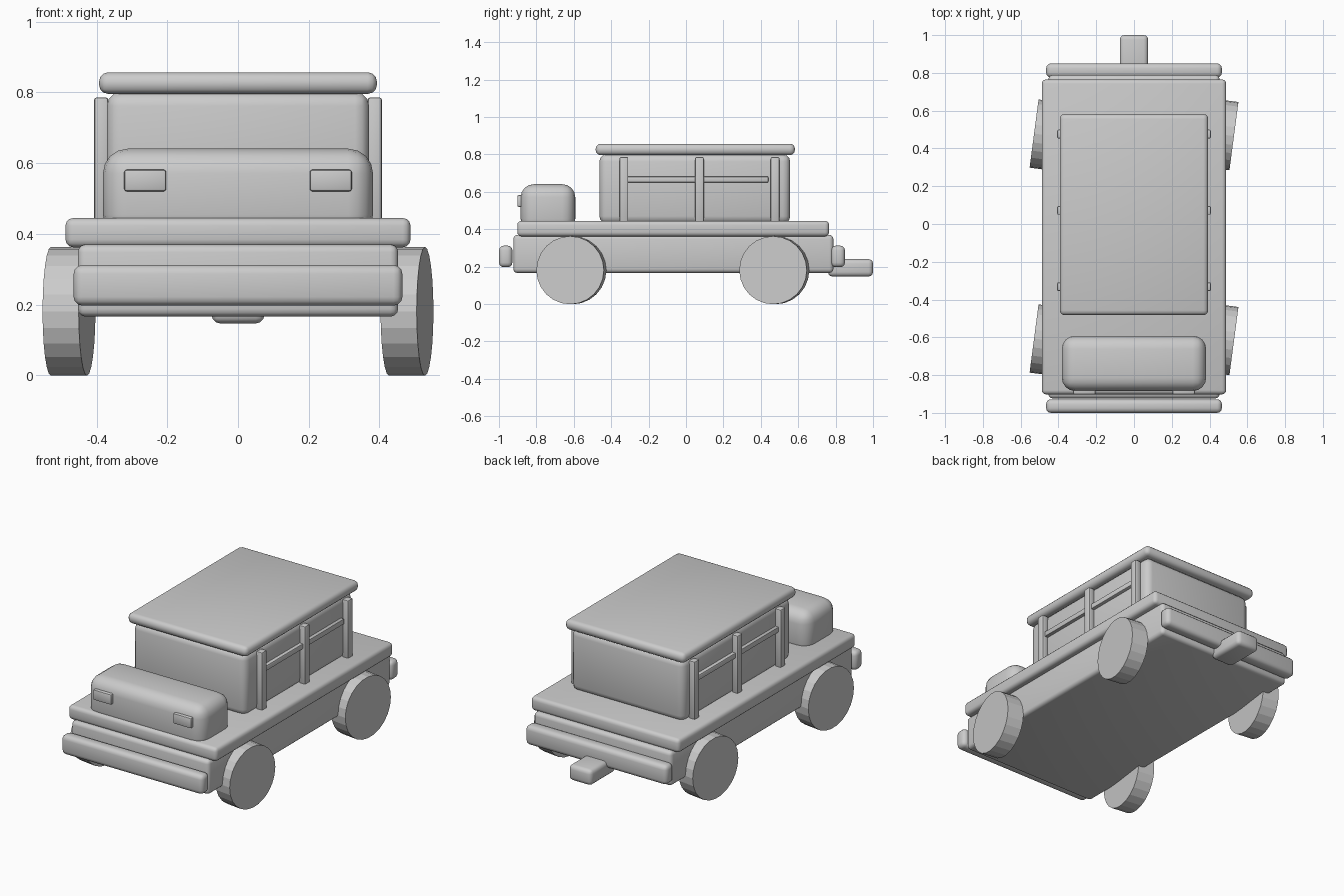
import bpy, math

if "Cube" in bpy.data.objects:
    bpy.data.objects.remove(bpy.data.objects["Cube"])


def finish(obj, name, angle=35):
    obj.name = name
    bpy.ops.object.shade_smooth_by_angle(angle=math.radians(angle))
    return obj


def box(name, x, y, z, bevel, segments=3):
    """Rounded box from (min, max) ranges on each axis."""
    bpy.ops.mesh.primitive_cube_add(size=1, location=[(a + b) / 2 for a, b in (x, y, z)])
    obj = bpy.context.object
    obj.scale = [b - a for a, b in (x, y, z)]
    bpy.ops.object.transform_apply(location=False, rotation=False, scale=True)
    mod = obj.modifiers.new("round_edges", 'BEVEL')
    mod.width, mod.segments = bevel, segments
    bpy.ops.object.modifier_apply(modifier=mod.name)
    return finish(obj, name)


def wheel(name, x, y):
    bpy.ops.mesh.primitive_cylinder_add(
        vertices=24, radius=0.182, depth=0.103, location=(x, y, 0.181),
        rotation=(math.radians(7.5), math.radians(90), 0))
    obj = bpy.context.object
    bpy.ops.object.transform_apply(location=False, rotation=True, scale=False)
    return finish(obj, name, 10)


# Lower body
box("chassis", (-0.453, 0.453), (-0.923, 0.788), (0.166, 0.37), 0.022)
box("deck", (-0.488, 0.488), (-0.902, 0.765), (0.362, 0.445), 0.022)
box("front_bumper", (-0.465, 0.465), (-1.0, -0.928), (0.197, 0.312), 0.025)
box("rear_bumper", (-0.465, 0.465), (0.776, 0.85), (0.197, 0.312), 0.025)
box("tow_hitch", (-0.075, 0.075), (0.76, 1.0), (0.147, 0.24), 0.024)

# Upper body
box("hood", (-0.382, 0.382), (-0.884, -0.592), (0.385, 0.641), 0.07, 4)
box("cabin", (-0.371, 0.371), (-0.463, 0.557), (0.43, 0.802), 0.04)
box("roof", (-0.393, 0.393), (-0.483, 0.582), (0.796, 0.857), 0.026)

# Mirrored side parts
for side, s in (("left", -1), ("right", 1)):
    def span(a, b):
        return tuple(sorted((s * a, s * b)))

    box(f"{side}_headlight", span(0.203, 0.322), (-0.902, -0.86), (0.52, 0.582), 0.008, 2)
    for i, y in enumerate((-0.332, 0.072, 0.476)):
        box(f"{side}_post_{i + 1}", span(0.367, 0.407), (y - 0.023, y + 0.023), (0.435, 0.786), 0.007, 2)
    box(f"{side}_rail", span(0.362, 0.392), (-0.32, 0.44), (0.65, 0.682), 0.005, 2)
    for end, y in (("front", -0.613), ("rear", 0.472)):
        wheel(f"{side}_{end}_wheel", s * 0.478, y)
